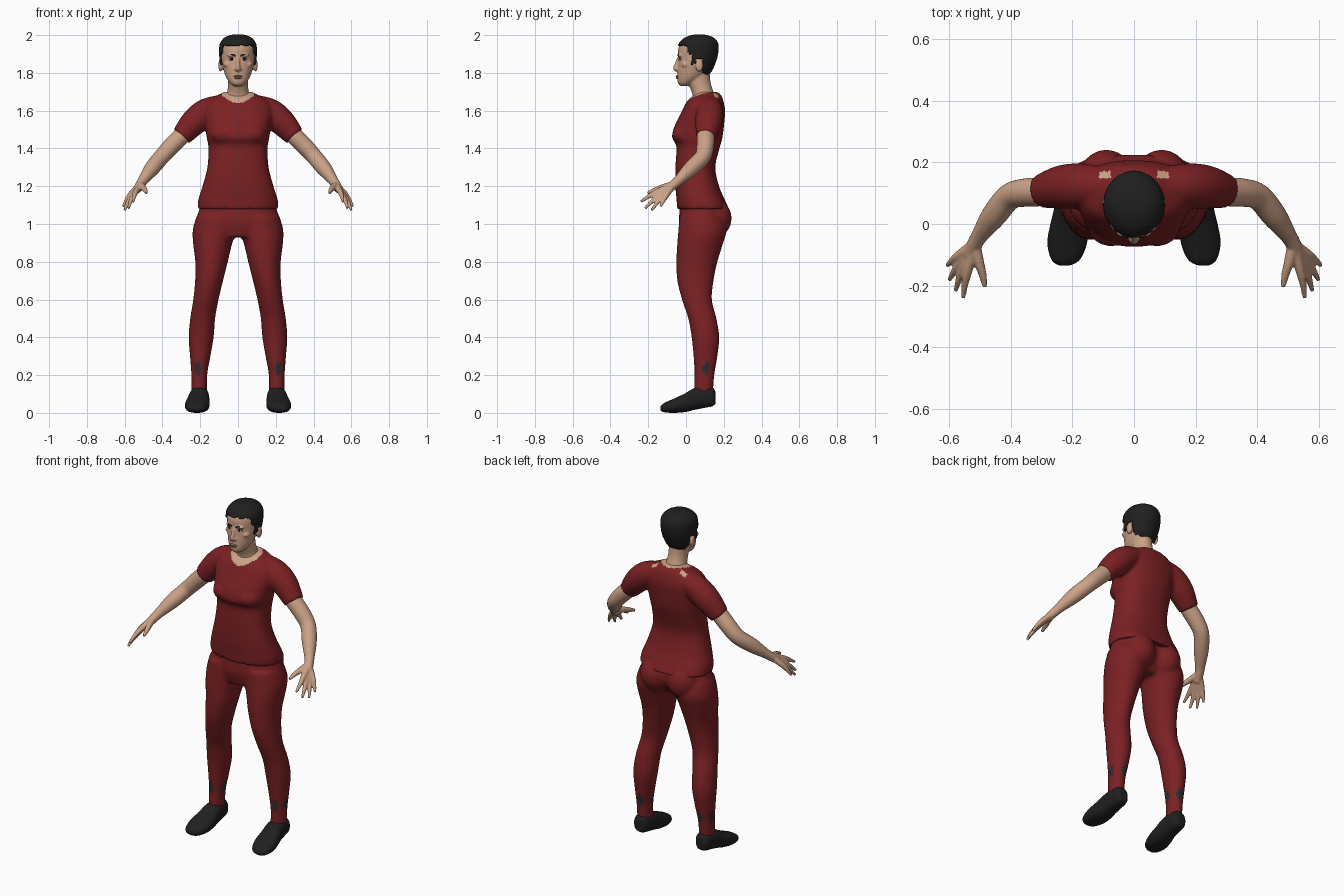
import bpy, bmesh, math
from mathutils import Vector, Matrix

cube = bpy.data.objects.get("Cube")
if cube:
    bpy.data.objects.remove(cube, do_unlink=True)


def material(name, colour):
    mat = bpy.data.materials.new(name)
    mat.use_nodes = True
    mat.diffuse_color = (*colour, 1)
    mat.node_tree.nodes["Principled BSDF"].inputs["Base Color"].default_value = (*colour, 1)
    return mat


RED = material("dark red cloth", (0.2, 0.015, 0.017))
SKIN = material("skin", (0.6, 0.36, 0.24))
BLACK = material("black hair and shoe", (0.014, 0.014, 0.014))
SOCK = material("charcoal sock", (0.025, 0.028, 0.03))
LIP = material("lip", (0.36, 0.17, 0.12))
WHITE = material("eye white", (0.6, 0.56, 0.52))


def interpolate(rows, steps=5):
    """Catmull-Rom blend through rows of numbers."""
    rows = [Vector(row) for row in rows]
    out = []
    for i in range(len(rows) - 1):
        a, b, c, d = rows[max(i - 1, 0)], rows[i], rows[i + 1], rows[min(i + 2, len(rows) - 1)]
        for s in range(steps):
            t = s / steps
            out.append(b + (c - a) * (t / 2) + (a * 2 - b * 5 + c * 4 - d) * (t * t / 2)
                       + (b * 3 - a - c * 3 + d) * (t ** 3 / 2))
    return out + [rows[-1]]


def skin_rings(bm, rings):
    """Bridge rings of points and close both ends."""
    loops = [[bm.verts.new(p) for p in ring] for ring in rings]
    count = len(loops[0])
    for low, high in zip(loops, loops[1:]):
        for i in range(count):
            j = (i + 1) % count
            bm.faces.new((low[i], low[j], high[j], high[i]))
    bm.faces.new(loops[0][::-1])
    bm.faces.new(loops[-1])


def loft(bm, rows, side=1, power=2.0, along_y=False, count=48):
    """Rows are: station, centre x, half width, near limit, far limit."""
    rings = []
    for station, cx, half, near, far in interpolate(rows):
        ring = []
        for i in range(count):
            a = math.tau * i / count
            c, s = math.cos(a), math.sin(a)
            x = cx + half * math.copysign(abs(c) ** (2 / power), c)
            v = (near + far) / 2 + (far - near) / 2 * math.copysign(abs(s) ** (2 / power), s)
            ring.append((x * side, station, v) if along_y else (x * side, v, station))
        rings.append(ring)
    skin_rings(bm, rings)


def tube(bm, rows, side=1, count=16):
    """Rows are: x, y, z, radius."""
    rows = interpolate(rows)
    rings = []
    for i, row in enumerate(rows):
        way = rows[min(i + 1, len(rows) - 1)].xyz - rows[max(i - 1, 0)].xyz
        turn = way.to_track_quat('Z', 'Y')
        ring = []
        for k in range(count):
            a = math.tau * k / count
            p = row.xyz + turn @ Vector((math.cos(a), math.sin(a), 0)) * row.w
            ring.append((p.x * side, p.y, p.z))
        rings.append(ring)
    skin_rings(bm, rings)


def ball(bm, centre, radii, side=1):
    spot = Matrix.Translation((centre[0] * side, centre[1], centre[2]))
    bmesh.ops.create_uvsphere(bm, u_segments=24, v_segments=14, radius=1,
                              matrix=spot @ Matrix.Diagonal((*radii, 1)))


def finish(name, bm, mats, voxel=None, smooth=4, rule=None):
    """Make the object, fuse its pieces when a voxel size is given, then colour it."""
    bmesh.ops.recalc_face_normals(bm, faces=bm.faces)
    mesh = bpy.data.meshes.new(name)
    bm.to_mesh(mesh)
    bm.free()
    obj = bpy.data.objects.new(name, mesh)
    bpy.context.scene.collection.objects.link(obj)
    if voxel:
        fuse = obj.modifiers.new("Fuse", 'REMESH')
        fuse.mode, fuse.voxel_size = 'VOXEL', voxel
        soft = obj.modifiers.new("Soften", 'SMOOTH')
        soft.factor, soft.iterations = 0.5, smooth
        graph = bpy.context.evaluated_depsgraph_get()
        mesh = bpy.data.meshes.new_from_object(obj.evaluated_get(graph))
        obj.modifiers.clear()
        obj.data = mesh
    mesh.materials.clear()
    for mat in mats:
        mesh.materials.append(mat)
    mesh.shade_smooth()
    if rule:
        for face in mesh.polygons:
            face.material_index = int(rule(face.center))
    return obj


SIDES = (1, -1)

# Shirt: trunk and short sleeves fused, skin showing at the collar and shoulder blades
bm = bmesh.new()
loft(bm, [(1.08, 0, .215, -.047, .228), (1.13, 0, .21, -.05, .205), (1.2, 0, .188, -.056, .175),
          (1.3, 0, .162, -.056, .155), (1.4, 0, .156, -.05, .177), (1.43, 0, .16, -.058, .186),
          (1.46, 0, .166, -.074, .193), (1.52, 0, .174, -.06, .201), (1.6, 0, .185, -.02, .207),
          (1.65, 0, .16, .005, .198), (1.68, 0, .11, .04, .187), (1.7, 0, .075, .07, .165)], power=2.4)
for side in SIDES:
    tube(bm, [(.09, .125, 1.625, .06), (.17, .125, 1.592, .072), (.235, .12, 1.537, .071),
              (.3, .107, 1.463, .055)], side, 32)
    ball(bm, (.075, -.005, 1.475), (.075, .068, .055), side)


def bare(p):
    collar = (p.x / .088) ** 2 + ((p.y - .085) / .085) ** 2 < 1 and p.z > 1.63
    blade = abs(abs(p.x) - .095) < .022 and abs(p.y - .16) < .011 and p.z > 1.6
    return collar or blade


finish("shirt", bm, [RED, SKIN], .009, 5, bare)

# Trousers: pelvis, seat and legs fused, socks showing through near the ankle
bm = bmesh.new()
loft(bm, [(.93, 0, .13, -.02, .15), (1.0, 0, .222, -.037, .195), (1.06, 0, .21, -.035, .2),
          (1.13, 0, .19, -.03, .18)], power=2.3)
for side in SIDES:
    loft(bm, [(.1, .205, .041, .042, .142), (.2, .205, .042, .045, .15), (.3, .2, .054, .04, .166),
              (.4, .195, .066, .03, .176), (.5, .187, .066, .012, .161), (.6, .17, .067, -.021, .137),
              (.7, .153, .074, -.046, .146), (.8, .14, .086, -.051, .166), (.9, .134, .104, -.046, .197),
              (.97, .122, .117, -.04, .215), (1.04, .11, .11, -.035, .2)], side)
    ball(bm, (.09, .135, 1.03), (.095, .107, .11), side)


def sock_gap(p):
    a = math.atan2(p.y - .1, abs(p.x) - .205)
    return abs(p.z - .235) < .036 * math.sin(4 * a + 1) + .008 * math.sin(19 * a)


finish("trousers", bm, [RED, SOCK], .009, 4, sock_gap)

# Arms with hands
wrist = Vector((.518, -.065, 1.208))
fingertips = [(.555, -.24, 1.118), (.58, -.217, 1.083), (.6, -.182, 1.073), (.608, -.135, 1.092)]
for side, label in zip(SIDES, ("left", "right")):
    bm = bmesh.new()
    tube(bm, [(.25, .115, 1.52, .045), (.3, .105, 1.465, .047), (.355, .102, 1.41, .046),
              (.405, .088, 1.355, .043), (.455, .028, 1.295, .041), (.5, -.035, 1.235, .028),
              (*wrist, .025), (.535, -.1, 1.18, .022)], side, 24)
    for tip in fingertips:
        end = Vector(tip)
        knuckle = wrist.lerp(end, .48) + Vector((.004, 0, .008))
        joint = wrist.lerp(end, .75) + Vector((.004, 0, .006))
        tube(bm, [(*wrist, .018), (*knuckle, .0155), (*joint, .0115), (*end, .007)], side)
    tube(bm, [(*wrist, .02), (.505, -.12, 1.195, .017), (.492, -.165, 1.18, .013),
              (.485, -.204, 1.165, .008)], side)
    finish(label + "_arm", bm, [SKIN], .005, 3)

    # Shoe, with the heel a little above the toe
    bm = bmesh.new()
    loft(bm, [(-.135, .226, .02, .012, .035), (-.115, .222, .048, .003, .053), (-.06, .217, .065, 0, .077),
              (0, .211, .061, .005, .106), (.04, .207, .055, .015, .13), (.09, .205, .05, .025, .14),
              (.14, .205, .042, .035, .135), (.157, .205, .024, .05, .11)], side, 2.4, True)
    finish(label + "_shoe", bm, [BLACK], .007, 2)

# Head and neck
skull = [(1.73, .022, -.028, .02), (1.745, .042, -.042, .045), (1.775, .062, -.046, .09),
         (1.81, .075, -.045, .125), (1.85, .085, -.042, .145), (1.88, .089, -.04, .156),
         (1.92, .09, -.042, .163), (1.95, .085, -.032, .16), (1.975, .065, -.005, .14),
         (1.989, .035, .03, .105), (1.993, .01, .058, .078)]
bm = bmesh.new()
loft(bm, [(z, 0, half, near, far) for z, half, near, far in skull])
loft(bm, [(1.62, 0, .085, .02, .165), (1.67, 0, .07, .035, .16), (1.7, 0, .057, .03, .145),
          (1.75, 0, .053, .01, .13), (1.81, 0, .055, 0, .125)])
tube(bm, [(0, -.036, 1.885, .008), (0, -.049, 1.85, .01), (0, -.056, 1.824, .012), (0, -.046, 1.812, .008)])
for side in SIDES:
    ball(bm, (.011, -.047, 1.82), (.01, .01, .008), side)
    ball(bm, (.092, .07, 1.84), (.012, .021, .034), side)
    ball(bm, (.03, -.03, 1.893), (.028, .013, .009), side)
    ball(bm, (.055, .0, 1.845), (.022, .025, .018), side)
finish("head", bm, [SKIN], .005, 3)

# Lips
bm = bmesh.new()
for z, width in ((1.782, .023), (1.773, .019)):
    ball(bm, (0, -.044, z), (width, .009, .006))
finish("lips", bm, [LIP])

# Eyes and eyebrows
for side, label in zip(SIDES, ("left", "right")):
    bm = bmesh.new()
    ball(bm, (.033, -.027, 1.872), (.015, .01, .007), side)
    finish(label + "_eye", bm, [WHITE])
    bm = bmesh.new()
    ball(bm, (.033, -.034, 1.872), (.0065, .005, .006), side)
    tube(bm, [(.019, -.032, 1.876, .002), (.033, -.035, 1.88, .0025), (.047, -.026, 1.875, .002)], side, 8)
    tube(bm, [(.013, -.041, 1.889, .003), (.032, -.04, 1.897, .004), (.053, -.025, 1.891, .003)], side, 8)
    finish(label + "_iris_and_brow", bm, [BLACK])

# Hair: a grown copy of the skull, trimmed along a ragged hairline
grow = .01
bm = bmesh.new()
loft(bm, [(z + grow * (z - 1.86) / .13, 0, half + grow, near - grow * .6, far + grow)
          for z, half, near, far in skull], count=72)


def hairline(p):
    ragged = .006 * math.sin(70 * p.x + 160 * p.y)
    if p.y < .005:
        return 1.948 + ragged
    if p.y < .03:
        return 1.9 + ragged
    if p.y < .052:
        return 1.845 + ragged
    if p.y < .09:
        return 1.872
    return 1.8 - (p.y - .09) * .9 + ragged


bald = [f for f in bm.faces if f.calc_center_median().z < hairline(f.calc_center_median())]
bmesh.ops.delete(bm, geom=bald, context='FACES')
hair = finish("hair", bm, [BLACK])
shell = hair.modifiers.new("Thickness", 'SOLIDIFY')
shell.thickness, shell.offset = .009, -1
